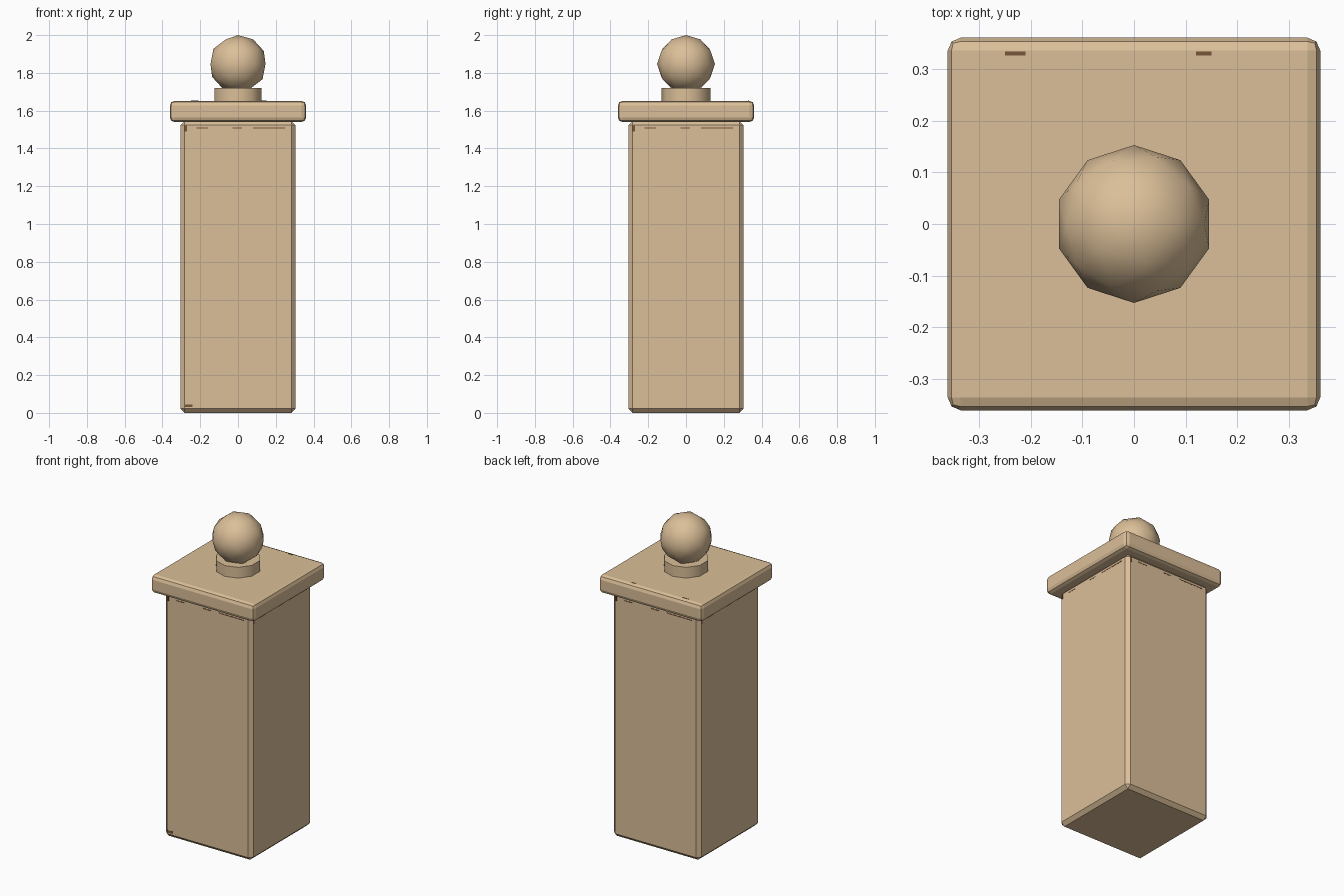
import bpy, math

if "Cube" in bpy.data.objects:
    bpy.data.objects.remove(bpy.data.objects["Cube"])


def material(name, rgb):
    m = bpy.data.materials.new(name)
    m.diffuse_color = (*rgb, 1)
    m.use_nodes = True
    m.node_tree.nodes["Principled BSDF"].inputs["Base Color"].default_value = m.diffuse_color
    return m


SAND = material("sandstone", (0.71, 0.52, 0.315))
BROWN = material("weathered brown", (0.19, 0.09, 0.04))


def finish(name, mat):
    ob = bpy.context.object
    ob.name = name
    ob.data.materials.append(mat)
    return ob


def block(name, lo, hi, mat, bevel=0, segments=1):
    bpy.ops.mesh.primitive_cube_add(size=1, location=[(a + b) / 2 for a, b in zip(lo, hi)])
    ob = finish(name, mat)
    ob.scale = [b - a for a, b in zip(lo, hi)]
    bpy.ops.object.transform_apply(location=False, rotation=False, scale=True)
    if bevel:
        mod = ob.modifiers.new("bevel", 'BEVEL')
        mod.width = bevel
        mod.segments = segments
    return ob


# Square post and overhanging cap slab
B, C = 0.304, 0.361
block("post", (-B, -B, 0), (B, B, 1.545), SAND, 0.022)
block("cap_slab", (-C, -C, 1.54), (C, C, 1.652), SAND, 0.025, 2)

# Ten-sided neck under the ball
bpy.ops.mesh.primitive_cylinder_add(vertices=10, radius=0.13, depth=0.08, location=(0, 0, 1.68))
finish("ball_neck", SAND)
bpy.ops.object.shade_smooth_by_angle(angle=math.radians(40))

# Ball finial
bpy.ops.mesh.primitive_ico_sphere_add(subdivisions=2, radius=0.153, location=(0, 0, 1.847))
finish("ball_finial", SAND)
bpy.ops.object.shade_smooth()

# Thin weathering marks along the top of each post side: (start, end, bottom, top)
marks = [(-0.282, -0.27, 1.49, 1.522), (-0.22, -0.16, 1.505, 1.511),
         (-0.03, 0.02, 1.505, 1.511), (0.08, 0.25, 1.506, 1.512)]
for side in range(4):
    for i, (a, b, z0, z1) in enumerate(marks):
        ob = block(f"weather_mark_{side}_{i}", (a, -B - 0.001, z0), (b, -B + 0.002, z1), BROWN)
        x, y, z = ob.location
        t = side * math.pi / 2
        ob.location = (x * math.cos(t) - y * math.sin(t), x * math.sin(t) + y * math.cos(t), z)
        ob.rotation_euler.z = t

# Weathering marks on the back of the cap top and the foot of the post
for i, (a, b) in enumerate([(-0.25, -0.21), (0.12, 0.15)]):
    block(f"cap_mark_{i}", (a, 0.327, 1.65), (b, 0.334, 1.653), BROWN)
block("foot_mark", (-0.28, -B - 0.001, 0.03), (-0.24, -B + 0.002, 0.045), BROWN)
